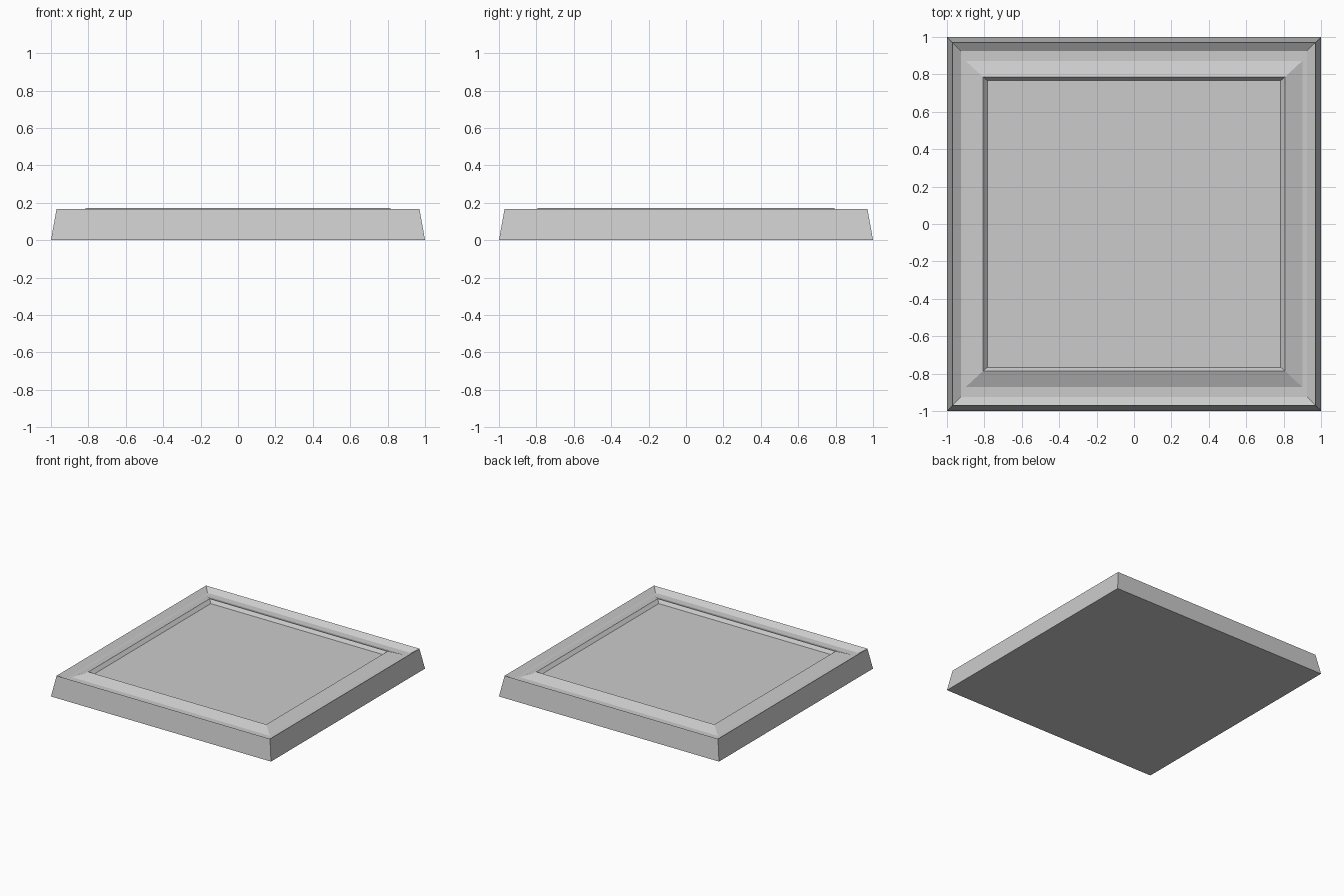
import bpy
import bmesh

cube = bpy.data.objects.get("Cube")
if cube:
    bpy.data.objects.remove(cube, do_unlink=True)

# Single plain grey material
grey = bpy.data.materials.new("light_grey")
grey.use_nodes = True
colour = (0.6, 0.6, 0.6, 1.0)
grey.diffuse_color = colour
grey.node_tree.nodes["Principled BSDF"].inputs["Base Color"].default_value = colour

# Moulding profile from the outside in: half width, half depth, height
PROFILE = [
    (1.0, 1.0, 0.0),        # foot
    (0.97, 0.97, 0.167),    # outer rim
    (0.925, 0.925, 0.136),  # groove, outer side
    (0.90, 0.872, 0.136),   # groove, inner side
    (0.808, 0.787, 0.172),  # raised lip
    (0.784, 0.766, 0.146),  # recessed panel border
]


def ring(bm, hx, hy, z):
    corners = ((-1, -1), (1, -1), (1, 1), (-1, 1))
    return [bm.verts.new((sx * hx, sy * hy, z)) for sx, sy in corners]


# Framed square slab: mitred rings joined from foot to panel
bm = bmesh.new()
rings = [ring(bm, *step) for step in PROFILE]
for low, high in zip(rings, rings[1:]):
    for i in range(4):
        j = (i + 1) % 4
        bm.faces.new((low[i], low[j], high[j], high[i]))
bm.faces.new(rings[0][::-1])  # underside
bm.faces.new(rings[-1])       # centre panel
bmesh.ops.recalc_face_normals(bm, faces=bm.faces)

mesh = bpy.data.meshes.new("framed_slab")
bm.to_mesh(mesh)
bm.free()
mesh.materials.append(grey)
slab = bpy.data.objects.new("framed_slab", mesh)
bpy.context.collection.objects.link(slab)
